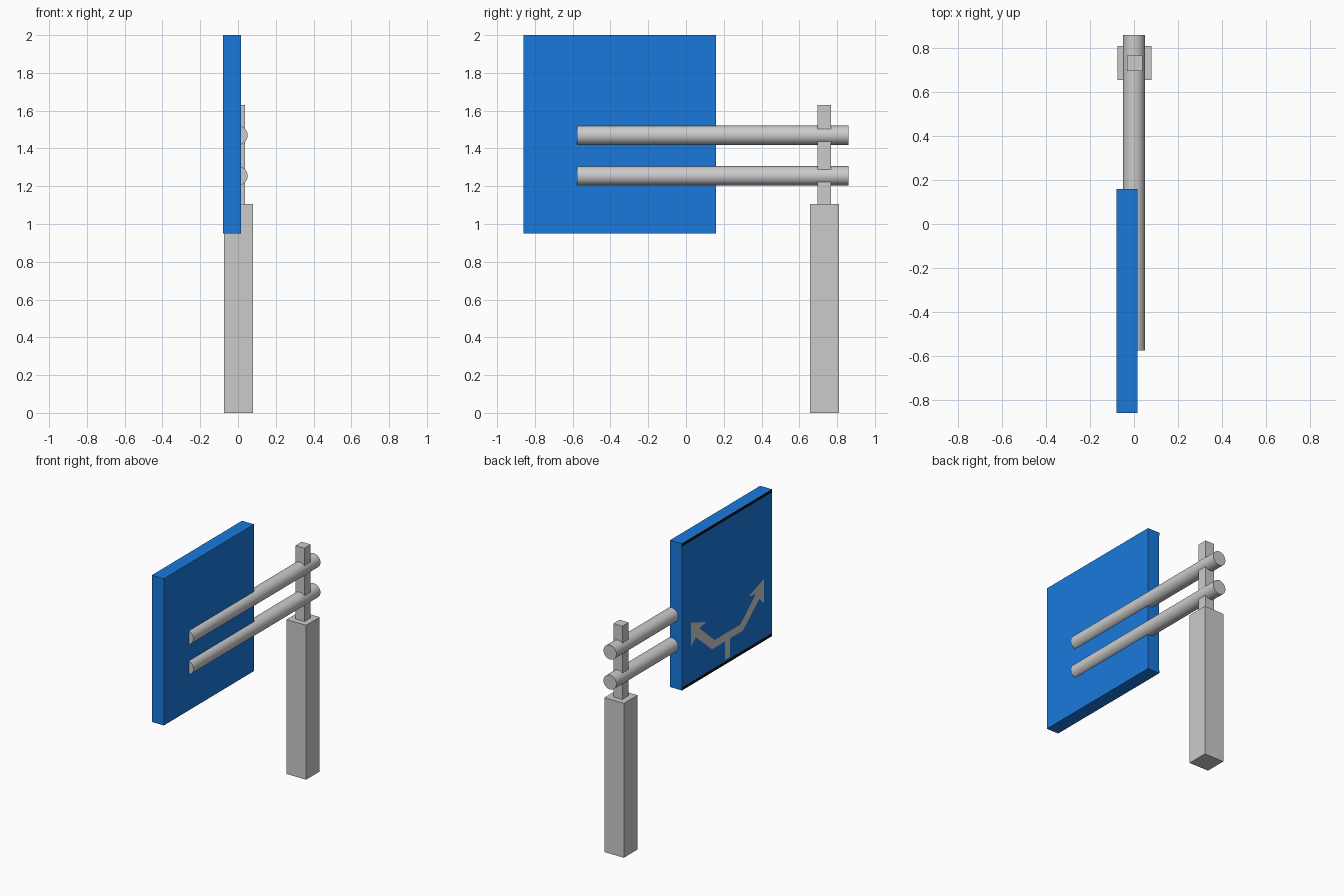
import bpy, bmesh, math

if "Cube" in bpy.data.objects:
    bpy.data.objects.remove(bpy.data.objects["Cube"])


def paint(ob, name, rgb):
    m = bpy.data.materials.get(name) or bpy.data.materials.new(name)
    m.diffuse_color = (*rgb, 1)
    m.use_nodes = True
    m.node_tree.nodes["Principled BSDF"].inputs["Base Color"].default_value = m.diffuse_color
    ob.data.materials.append(m)


def box(name, lo, hi):
    bpy.ops.mesh.primitive_cube_add(size=1, location=[(a + b) / 2 for a, b in zip(lo, hi)])
    ob = bpy.context.object
    ob.name = name
    ob.scale = [b - a for a, b in zip(lo, hi)]
    bpy.ops.object.transform_apply(location=False, rotation=False, scale=True)
    return ob


# Post: wide base and slim upper section
box("post_base", (-0.075, 0.656, 0), (0.08, 0.81, 1.105))
box("post_top", (-0.033, 0.697, 1.105), (0.038, 0.767, 1.63))

# Two horizontal support pipes, half sunk into the panel
for name, z in (("lower_pipe", 1.255), ("upper_pipe", 1.47)):
    bpy.ops.mesh.primitive_cylinder_add(vertices=32, radius=0.051, depth=1.437,
                                        location=(0, 0.1415, z), rotation=(math.pi / 2, 0, 0))
    bpy.context.object.name = name
    bpy.ops.object.shade_smooth_by_angle(angle=math.radians(40))

# Sign panel
panel = box("sign_panel", (-0.079, -0.86, 0.95), (0.015, 0.16, 2.0))
paint(panel, "blue", (0.01, 0.19, 0.72))

# Dark strips along the top and bottom of the sign face
for name, z in (("bottom_strip", 0.95), ("top_strip", 1.98)):
    paint(box(name, (-0.08, -0.86, z), (-0.0785, 0.16, z + 0.02)), "black", (0.005, 0.005, 0.005))

# Forked arrow on the sign face: (offset from centre, height), mirrored
MID = -0.355
parts = [
    [(0, 0.985), (0.029, 0.985), (0.029, 1.115), (0.175, 1.115), (0.175, 1.17), (0, 1.17)],  # stem and bar
    [(0.145, 1.17), (0.175, 1.115), (0.37, 1.28), (0.33, 1.33)],                             # shaft
    [(0.24, 1.335), (0.41, 1.395), (0.415, 1.22), (0.36, 1.27), (0.325, 1.32)],              # head
]
bm = bmesh.new()
for side in (1, -1):
    for pts in parts:
        vs = [bm.verts.new((-0.08, MID + side * d, z)) for d, z in pts]
        f = bm.faces.new(vs)
        f.normal_update()
        if f.normal.x > 0:
            f.normal_flip()
me = bpy.data.meshes.new("arrow_graphic")
bm.to_mesh(me)
bm.free()
arrow = bpy.data.objects.new("arrow_graphic", me)
bpy.context.collection.objects.link(arrow)
